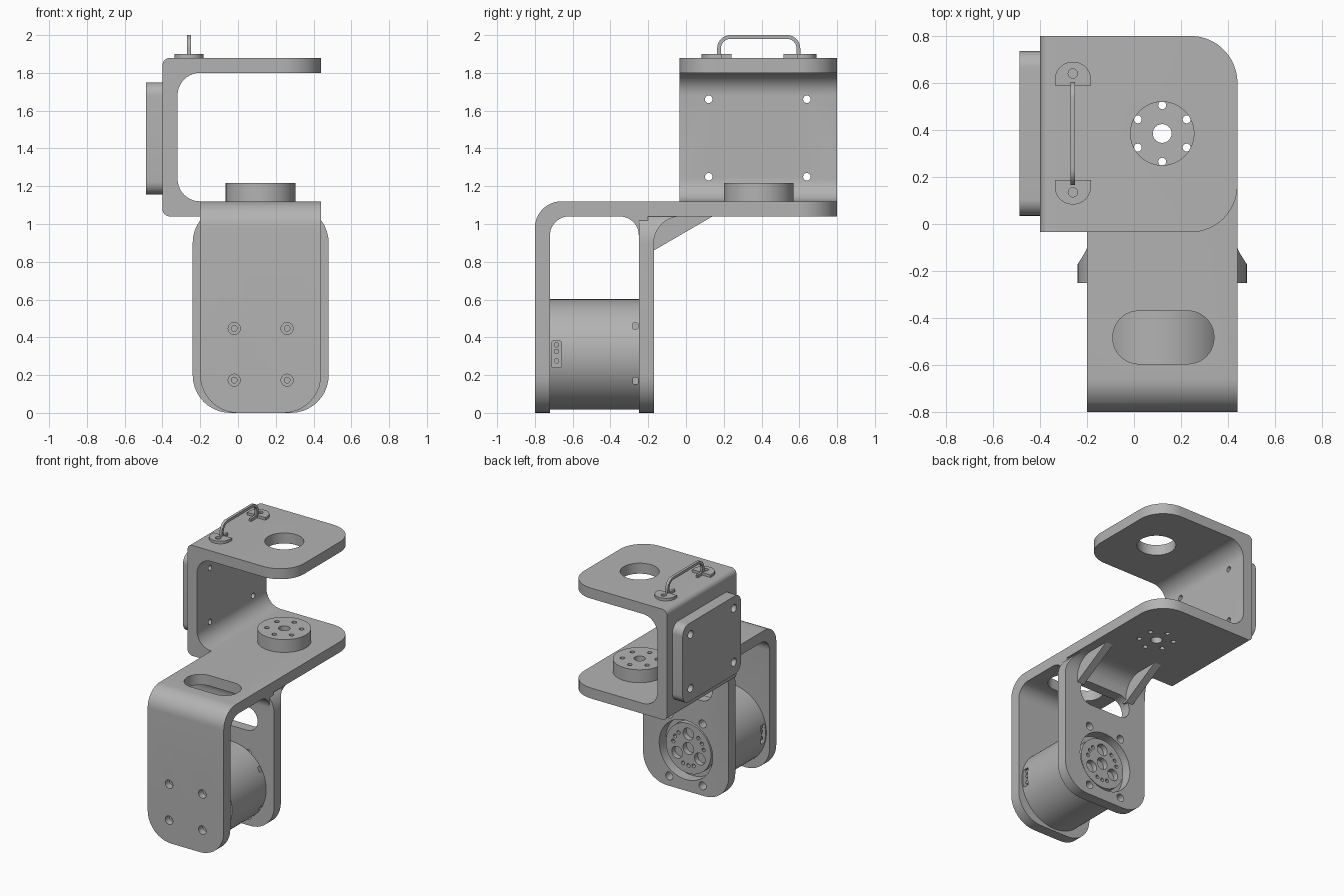
import bpy, bmesh, math
from mathutils import Vector

cube = bpy.data.objects.get("Cube")
if cube:
    bpy.data.objects.remove(cube, do_unlink=True)

grey = bpy.data.materials.new("plain grey")
grey.use_nodes = True
COLOUR = (0.45, 0.45, 0.45, 1)
grey.diffuse_color = COLOUR
grey.node_tree.nodes["Principled BSDF"].inputs["Base Color"].default_value = COLOUR


def rounded(corners, steps=10):
    """Outline from (u, v[, radius]) corners with filleted arcs."""
    out, n = [], len(corners)
    for i, c in enumerate(corners):
        p = Vector(c[:2])
        if len(c) == 2:
            out.append(p)
            continue
        a = (Vector(corners[i - 1][:2]) - p).normalized()
        b = (Vector(corners[(i + 1) % n][:2]) - p).normalized()
        half = a.angle(b) / 2
        centre = p + (a + b).normalized() * c[2] / math.sin(half)
        start = p + a * c[2] / math.tan(half) - centre
        end = p + b * c[2] / math.tan(half) - centre
        sweep = start.angle(end)
        for k in range(steps + 1):
            t = k / steps
            out.append(centre + (start * math.sin((1 - t) * sweep) + end * math.sin(t * sweep)) / math.sin(sweep))
    return out


def rect(u0, u1, v0, v1, r):
    return rounded([(u0, v0, r), (u1, v0, r), (u1, v1, r), (u0, v1, r)])


def circle(u, v, r, n=48):
    return [(u + r * math.cos(2 * math.pi * k / n), v + r * math.sin(2 * math.pi * k / n)) for k in range(n)]


def extrude(name, axis, outline, lo, hi):
    """Prism of an outline along one axis; the other two axes keep their order."""
    def place(p, d):
        return {"x": (d, p[0], p[1]), "y": (p[0], d, p[1]), "z": (p[0], p[1], d)}[axis]
    bm = bmesh.new()
    base = bm.faces.new([bm.verts.new(place(p, lo)) for p in outline])
    new = bmesh.ops.extrude_face_region(bm, geom=[base])["geom"]
    move = Vector(place((0, 0), hi - lo))
    bmesh.ops.translate(bm, verts=[g for g in new if isinstance(g, bmesh.types.BMVert)], vec=move)
    bmesh.ops.recalc_face_normals(bm, faces=bm.faces)
    mesh = bpy.data.meshes.new(name)
    bm.to_mesh(mesh)
    bm.free()
    mesh.materials.append(grey)
    obj = bpy.data.objects.new(name, mesh)
    bpy.context.collection.objects.link(obj)
    return obj


def combine(obj, axis, outline, lo, hi, operation="DIFFERENCE"):
    """Boolean a prism into an object, then discard the prism."""
    tool = extrude("cutter", axis, outline, lo, hi)
    mod = obj.modifiers.new("shape", "BOOLEAN")
    mod.operation, mod.object, mod.solver = operation, tool, "EXACT"
    bpy.context.view_layer.objects.active = obj
    bpy.ops.object.modifier_apply(modifier=mod.name)
    bpy.data.objects.remove(tool, do_unlink=True)


MX, MZ = 0.12, 0.31      # motor axis
HY = 0.385               # hub axis in y

# Lower bracket: front arm and long horizontal plate
lower = extrude("lower_bracket", "x", rounded([
    (-.8, 0), (-.72, 0), (-.72, 1.04, .1), (-.25, 1.04, .1), (-.25, .9), (-.2, .9), (-.2, 1.04),
    (.8, 1.04), (.8, 1.12), (-.8, 1.12, .14)]), -.2, .44)
combine(lower, "y", rounded([(-.2, 0, .2), (.44, 0, .2), (.44, 1.2), (-.2, 1.2)]), -1, 1, "INTERSECT")
combine(lower, "z", rounded([(-.2, -1), (.44, -1), (.44, .8, .2), (-.2, .8)]), -1, 2, "INTERSECT")
combine(lower, "z", rect(-.09, .34, -.595, -.37, .11), .9, 1.3)
for sx in (-.14, .14):
    for sz in (-.137, .137):
        combine(lower, "y", circle(MX + sx, MZ + sz, .032, 24), -.9, -.75)
        combine(lower, "y", circle(MX + sx, MZ + sz, .015, 16), -.9, -.7)

# Rear arm with the curved blend under the plate
rear = extrude("rear_arm", "x", rounded([
    (-.25, 0), (-.17, 0), (-.17, 1.04, .14), (.02, 1.04), (.02, 1.06), (-.25, 1.06)]), -.24, .48)
combine(rear, "y", rect(-.24, .48, 0, 1.1, .2), -1, 1, "INTERSECT")
combine(rear, "y", rect(-.1, .34, .72, .9, .089), -.5, .3)
combine(rear, "y", circle(MX, MZ, .225), -.5, 0)
for sx in (-.14, .14):
    for sz in (-.235, .235):
        combine(rear, "y", circle(MX + sx, MZ + sz, .03, 24), -.5, 0)

# Triangular ribs under the plate
for side, x in (("left", .34), ("right", -.1)):
    extrude(side + "_rib", "x", [(-.2, .86), (-.17, .86), (.14, 1.04), (.14, 1.05), (-.2, 1.05)], x - .03, x + .03)

# Upper bracket: back wall and top plate
upper = extrude("upper_bracket", "y", rounded([
    (-.2, 1.04), (-.2, 1.12), (-.32, 1.12, .119), (-.32, 1.8, .119), (.44, 1.8), (.44, 1.88),
    (-.4, 1.88, .04), (-.4, 1.04, .04)]), -.035, .8)
combine(upper, "z", rounded([(-.5, -.035), (.44, -.035, .2), (.44, .8, .2), (-.5, .8)], 16), .5, 2.5, "INTERSECT")
combine(upper, "z", circle(MX, HY, .135), 1.7, 2)

# Cover plate on the outside of the wall
cover = extrude("cover_plate", "x", rect(.035, .735, 1.155, 1.75, .07), -.487, -.4)
for y in (.12, .64):
    for z in (1.25, 1.66):
        for part in (upper, cover):
            combine(part, "x", circle(y, z, .02, 20), -.6, -.25)
        combine(cover, "x", circle(y, z, .03, 20), -.6, -.45)

# Output hub on the plate, drilled together with it
hub = extrude("output_hub", "z", circle(MX, HY, .185, 64), 1.12, 1.218)
for part in (hub, lower):
    combine(part, "z", circle(MX, HY, .04, 24), .9, 1.4)
    for k in range(6):
        a = math.radians(30 + 60 * k)
        combine(part, "z", circle(MX + .12 * math.cos(a), HY + .12 * math.sin(a), .017, 16), .9, 1.4)

# Motor body with side connectors and notches
motor = extrude("motor_body", "y", circle(MX, MZ, .292, 96), -.72, -.25)
for s in (-1, 1):
    x0, x1 = sorted((MX + s * .25, MX + s * .4))
    combine(motor, "x", rect(-.71, -.66, .24, .38, .006), x0, x1)
    lo, hi = sorted((MX + s * .24, MX + s * .275))
    for k, z in enumerate((.275, .325, .36)):
        extrude("connector_pin_%d" % k, "x", circle(-.685, z, .014, 12), lo, hi)
    for z in (.17, .46):
        combine(motor, "x", rect(-.28, -.255, z - .017, z + .017, .005), x0 - .06, x1)

# Motor output face, recessed in the rear arm
face = extrude("motor_face", "y", circle(MX, MZ, .19, 64), -.26, -.2)
combine(face, "y", circle(MX, MZ, .045, 24), -.24, 0)
for k in range(3):
    a = math.radians(90 + 120 * k)
    combine(face, "y", circle(MX + .11 * math.cos(a), MZ + .11 * math.sin(a), .045, 20), -.24, 0)
    for off in (40, 60, 80):
        b = a + math.radians(off)
        combine(face, "y", circle(MX + .13 * math.cos(b), MZ + .13 * math.sin(b), .014, 12), -.24, 0)

# Carry handle with half-round feet
for name, flat, tip, hole in (("front", .187, .083, .135), ("rear", .59, .69, .64)):
    foot = extrude(name + "_handle_foot", "z", rounded([
        (-.337, flat), (-.337, tip, .076), (-.183, tip, .076), (-.183, flat)]), 1.88, 1.9)
    combine(foot, "z", circle(-.26, hole, .02, 20), 1.885, 2)
    toe = flat + (.055 if name == "front" else -.075)
    extrude(name + "_handle_toe", "z", rect(-.269, -.251, min(flat, toe), max(flat, toe), .004), 1.88, 1.9)
extrude("handle_bar", "x", rounded([
    (.165, 1.88), (.165, 2, .07), (.605, 2, .07), (.605, 1.88),
    (.585, 1.88), (.585, 1.98, .05), (.185, 1.98, .05), (.185, 1.88)]), -.27, -.25)

# Smooth curved walls, crisp edges
bpy.ops.object.select_all(action="DESELECT")
for obj in bpy.context.scene.objects:
    if obj.type == "MESH":
        obj.select_set(True)
bpy.context.view_layer.objects.active = lower
bpy.ops.object.shade_smooth_by_angle(angle=math.radians(30))
